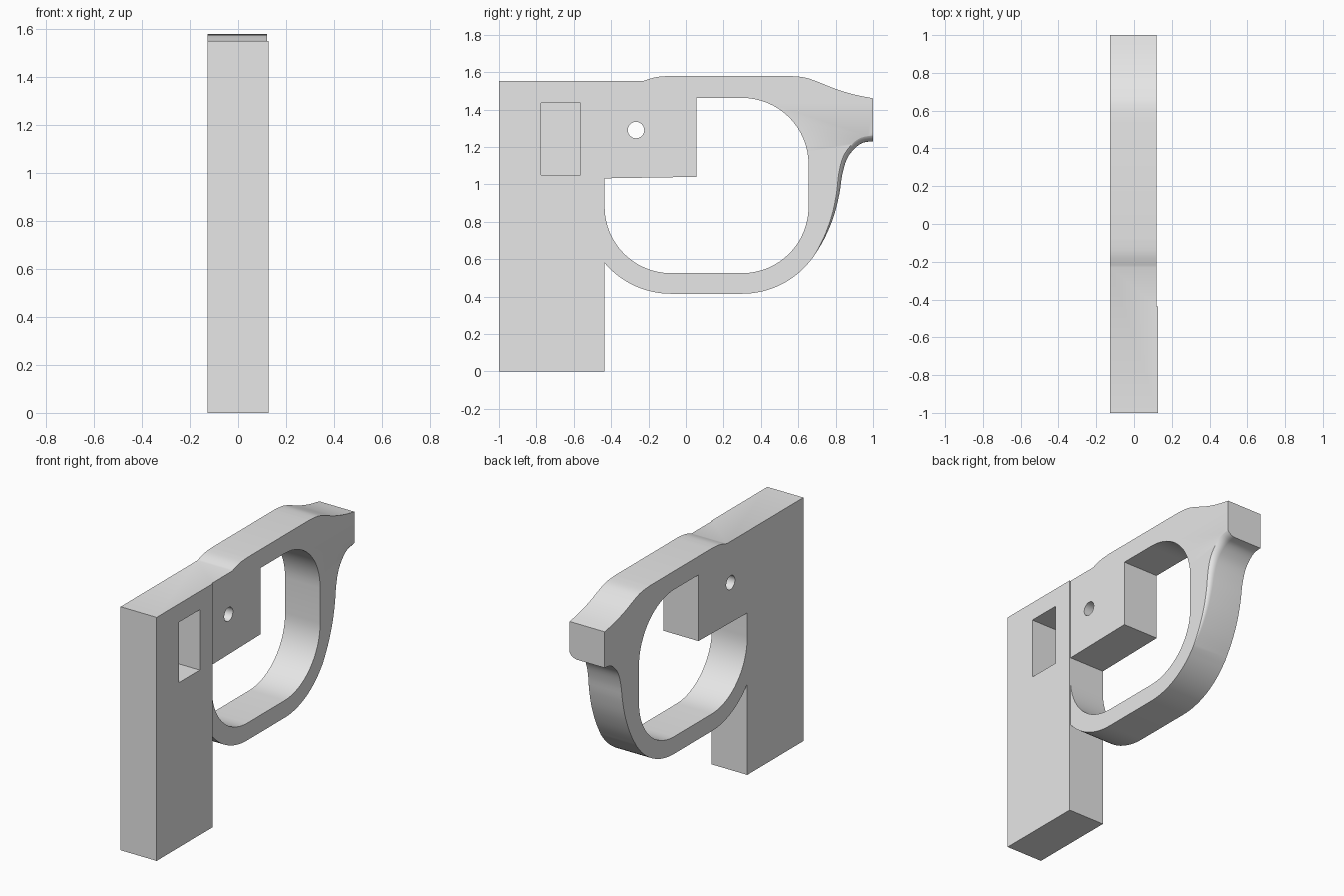
import bpy, bmesh
from math import sin, cos, pi, radians, sqrt

if "Cube" in bpy.data.objects:
    bpy.data.objects.remove(bpy.data.objects["Cube"])

HALF = 0.127          # half thickness of the frame
GRIP_Y = -0.435       # rear face of the front column
FILLET = 0.06         # largest rounding along the rear strap
STEPS = 6

grey = bpy.data.materials.new("plain_grey")
grey.use_nodes = True
grey.diffuse_color = (0.8, 0.8, 0.8, 1)
grey.node_tree.nodes["Principled BSDF"].inputs["Base Color"].default_value = (0.8, 0.8, 0.8, 1)


def arc(cy, cz, r, a0, a1, n=16):
    angles = [radians(a0 + (a1 - a0) * i / n) for i in range(n + 1)]
    return [(cy + r * cos(a), cz + r * sin(a)) for a in angles]


def spline(pts, n=4):
    """Smooth curve through the points."""
    out = []
    for i in range(len(pts) - 1):
        a, b, c = pts[max(i - 1, 0)], pts[i], pts[i + 1]
        d = pts[min(i + 2, len(pts) - 1)]
        for k in range(n):
            t = k / n
            out.append(tuple(
                0.5 * (2 * q + (r - p) * t + (2 * p - 5 * q + 4 * r - s) * t ** 2
                       + (3 * q - p - 3 * r + s) * t ** 3)
                for p, q, r, s in zip(a, b, c, d)))
    return out + [pts[-1]]


def prism(name, outline, x0, x1, radii=None):
    """Extrude a y-z outline along x, optionally rounding its +x edge."""
    bm = bmesh.new()
    count = len(outline)
    radii = radii or [0] * count
    columns = []
    for i, (y, z) in enumerate(outline):
        r = radii[i]
        base = bm.verts.new((x0, y, z))
        if r < 0.001:
            columns.append([base] + [bm.verts.new((x1, y, z))] * (STEPS + 1))
            continue
        (ay, az), (by, bz) = outline[i - 1], outline[(i + 1) % count]
        ty, tz = (1, 0) if y > 0.999 else (by - ay, bz - az)
        size = sqrt(ty * ty + tz * tz)
        column = [base]
        for k in range(STEPS + 1):
            a = pi / 2 * k / STEPS
            inset = r * (1 - cos(a))
            column.append(bm.verts.new((x1 - r * (1 - sin(a)),
                                        y - tz / size * inset, z + ty / size * inset)))
        columns.append(column)
    for i in range(count):
        a, b = columns[i], columns[(i + 1) % count]
        for k in range(STEPS + 1):
            face = list(dict.fromkeys((a[k], b[k], b[k + 1], a[k + 1])))
            if len(face) > 2:
                bm.faces.new(face)
    bm.faces.new([c[0] for c in columns])
    bm.faces.new([c[-1] for c in columns])
    bmesh.ops.recalc_face_normals(bm, faces=bm.faces)
    mesh = bpy.data.meshes.new(name)
    bm.to_mesh(mesh)
    bm.free()
    mesh.materials.append(grey)
    obj = bpy.data.objects.new(name, mesh)
    bpy.context.collection.objects.link(obj)
    return obj


def rect(y0, y1, z0, z1):
    return [(y0, z0), (y1, z0), (y1, z1), (y0, z1)]


def cut(target, cutter):
    cutter.hide_render = True
    mod = target.modifiers.new(cutter.name, "BOOLEAN")
    mod.operation = "DIFFERENCE"
    mod.solver = "EXACT"
    mod.object = cutter
    bpy.context.view_layer.objects.active = target
    bpy.ops.object.modifier_apply(modifier=mod.name)
    bpy.data.objects.remove(cutter)


# Outer outline: column, guard loop, rear strap, tail and top edge
guard = arc(-0.08, 0.88, 0.465, 220.2, 270) + arc(0.3, 0.88, 0.465, 270, 322)
strap = spline([(0.68, 0.61), (0.74, 0.71), (0.79, 0.83), (0.82, 0.95), (0.835, 1.05),
                (0.86, 1.135), (0.9, 1.19), (0.945, 1.222), (1, 1.23)])
tail = spline([(1, 1.46), (0.9, 1.48), (0.8, 1.51), (0.7, 1.55), (0.63, 1.572), (0.54, 1.58)])
rise = spline([(-0.08, 1.58), (-0.16, 1.573), (-0.23, 1.552)])
start = [(-1, 0), (GRIP_Y, 0)] + guard
end = tail + rise + [(-1, 1.552)]
radii = ([0] * len(start)
         + [FILLET * sqrt(i / (len(strap) - 1)) for i in range(len(strap))]
         + [0] * len(end))
frame = prism("frame", start + strap + end, -HALF, HALF, radii)

# Slightly thinner side behind the column
cut(frame, prism("side_step", rect(GRIP_Y - 0.001, 1.2, -0.1, 2), HALF - 0.007, 0.3))

# Finger opening with rounded corners and a square block at its upper front
opening = ([(GRIP_Y, 1.032), (GRIP_Y, 0.88)]
           + arc(-0.08, 0.88, 0.355, 180, 270)[1:]
           + arc(0.3, 0.88, 0.355, 270, 360)
           + arc(0.3, 1.107, 0.355, 0, 90)
           + [(0.055, 1.462), (0.055, 1.04)])
cut(frame, prism("finger_opening", opening, -0.3, 0.3))

# Pin hole through the block
cut(frame, prism("pin_hole", arc(-0.267, 1.29, 0.044, 0, 345, 23), -0.3, 0.3))

# Blind rectangular pocket in the left side
cut(frame, prism("side_pocket", rect(-0.775, -0.565, 1.05, 1.435), -0.07, 0.3))

# Smooth curves, sharp edges
bpy.ops.object.select_all(action="DESELECT")
frame.select_set(True)
bpy.context.view_layer.objects.active = frame
bpy.ops.object.shade_smooth_by_angle(angle=radians(30))
